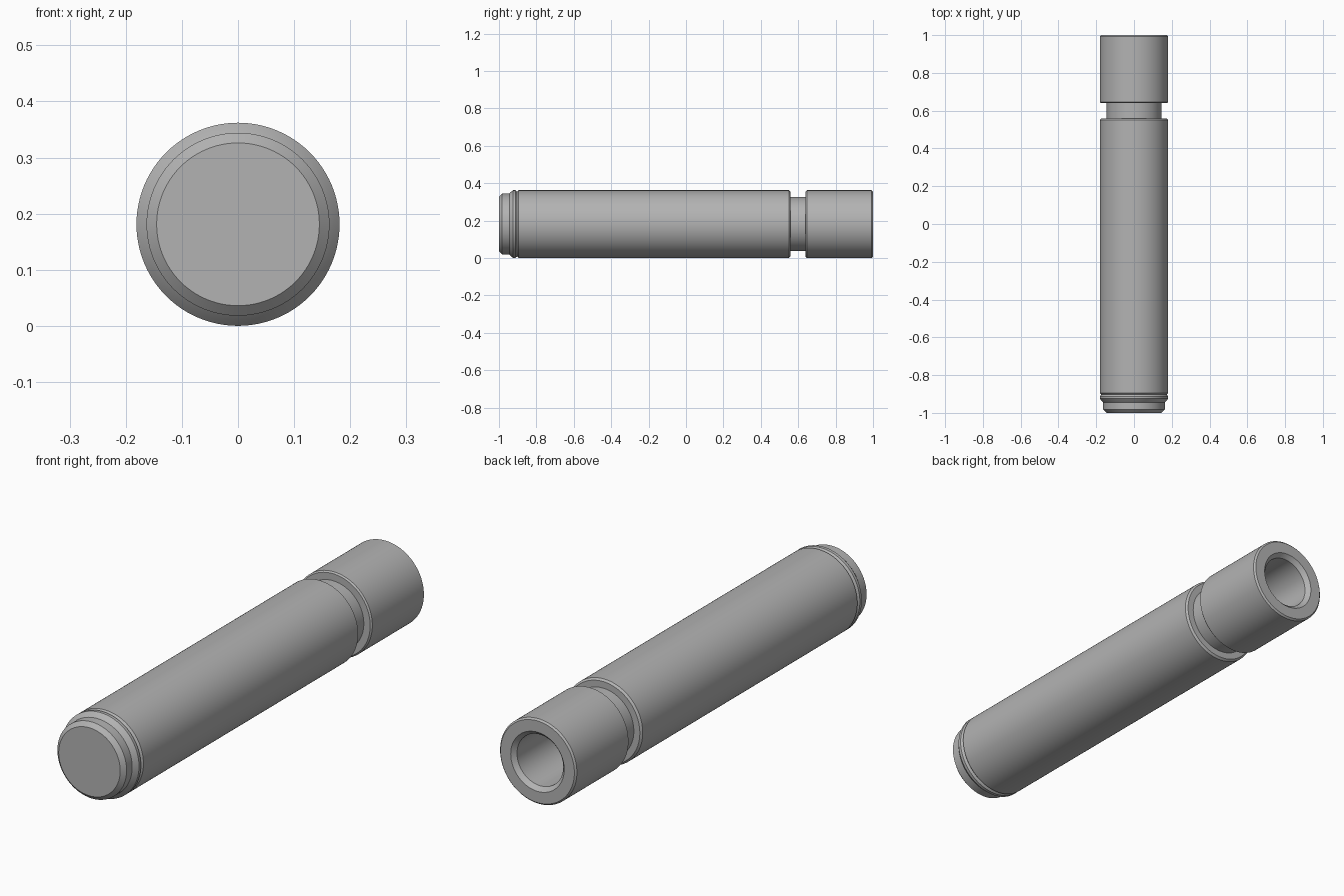
import bpy, bmesh, math

if "Cube" in bpy.data.objects:
    bpy.data.objects.remove(bpy.data.objects["Cube"])

RADIUS = 0.181
SEGMENTS = 96

steel = bpy.data.materials.new("grey_steel")
steel.use_nodes = True
steel.diffuse_color = (0.45, 0.45, 0.45, 1)
steel.node_tree.nodes["Principled BSDF"].inputs["Base Color"].default_value = steel.diffuse_color


def turned_part(name, profile):
    """Spin a (y, radius) profile around the long axis."""
    bm = bmesh.new()
    points = [bm.verts.new((0, y, r)) for y, r in profile]
    edges = [bm.edges.new(pair) for pair in zip(points, points[1:])]
    bmesh.ops.spin(bm, geom=points + edges, cent=(0, 0, 0), axis=(0, 1, 0),
                   angle=math.tau, steps=SEGMENTS, use_merge=False)
    bmesh.ops.remove_doubles(bm, verts=bm.verts, dist=0.0001)
    bmesh.ops.recalc_face_normals(bm, faces=bm.faces)
    mesh = bpy.data.meshes.new(name)
    bm.to_mesh(mesh)
    bm.free()
    mesh.materials.append(steel)
    part = bpy.data.objects.new(name, mesh)
    part.location.z = RADIUS
    bpy.context.collection.objects.link(part)
    bpy.ops.object.select_all(action='DESELECT')
    part.select_set(True)
    bpy.context.view_layer.objects.active = part
    bpy.ops.object.shade_smooth_by_angle(angle=math.radians(25))
    return part


# Pin: stepped nose, collar, long shank, neck groove and bored head
nose = [(-1, 0), (-1, 0.145), (-0.983, 0.163), (-0.945, 0.163)]
collar = [(-0.938, 0.17), (-0.925, RADIUS), (-0.912, RADIUS), (-0.903, 0.173)]
shank = [(-0.895, RADIUS), (0.55, RADIUS), (0.558, 0.173)]
neck = [(0.558, 0.145), (0.64, 0.145)]
head = [(0.64, 0.175), (0.646, RADIUS), (0.993, RADIUS), (1, 0.174)]
bore = [(1, 0.126), (0.982, 0.109), (0.5, 0.109), (0.5, 0)]

turned_part("pin", nose + collar + shank + neck + head + bore)
